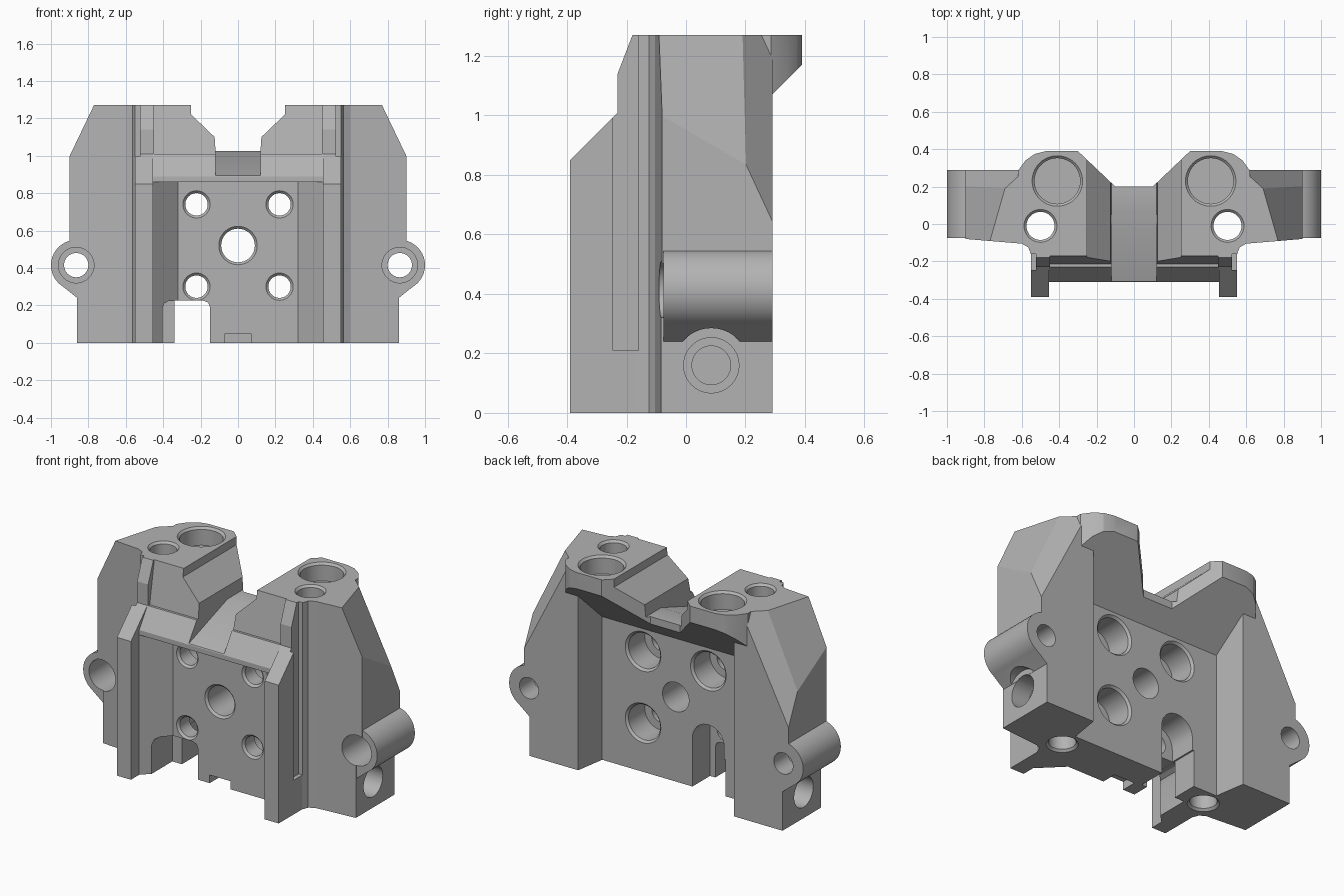
import bpy, bmesh, math
from mathutils import Vector

if "Cube" in bpy.data.objects:
    bpy.data.objects.remove(bpy.data.objects["Cube"], do_unlink=True)

grey = bpy.data.materials.new("plain_grey")
grey.use_nodes = True
grey.diffuse_color = (0.45, 0.45, 0.45, 1)
grey.node_tree.nodes["Principled BSDF"].inputs["Base Color"].default_value = (0.45, 0.45, 0.45, 1)


def make(name, bm):
    bmesh.ops.recalc_face_normals(bm, faces=bm.faces)
    mesh = bpy.data.meshes.new(name)
    bm.to_mesh(mesh)
    bm.free()
    mesh.materials.append(grey)
    obj = bpy.data.objects.new(name, mesh)
    bpy.context.collection.objects.link(obj)
    return obj


def loft(bm, rings):
    """Closed skin through rings of points."""
    rings = [[bm.verts.new(p) for p in ring] for ring in rings]
    bm.faces.new(rings[0])
    bm.faces.new(rings[-1])
    for a, b in zip(rings, rings[1:]):
        for i in range(len(a)):
            j = (i + 1) % len(a)
            bm.faces.new((a[i], a[j], b[j], b[i]))


def prism(name, axis, pts, lo, hi, side=1, planes=()):
    """Extrude a 2D outline along an axis, trim by planes, mirror with side=-1."""
    place = {"x": lambda a, b, t: (t, a, b), "y": lambda a, b, t: (a, t, b),
             "z": lambda a, b, t: (a, b, t)}[axis]
    bm = bmesh.new()
    loft(bm, [[place(a, b, t) for a, b in pts] for t in (lo, hi)])
    for co, no in planes:
        trim = bmesh.ops.bisect_plane(bm, geom=bm.verts[:] + bm.edges[:] + bm.faces[:],
                                      plane_co=co, plane_no=no, clear_outer=True)
        edges = [e for e in trim["geom_cut"] if isinstance(e, bmesh.types.BMEdge)]
        bmesh.ops.contextual_create(bm, geom=edges)
    bmesh.ops.scale(bm, vec=(side, 1, 1), verts=bm.verts)
    return make(name, bm)


def box(name, x, y, z, side=1):
    return prism(name, "z", [(x[0], y[0]), (x[1], y[0]), (x[1], y[1]), (x[0], y[1])], *z, side)


def turned(name, start, direction, stations):
    """Round part given by (distance, radius) stations along a direction."""
    d = Vector(direction)
    turn = d.to_track_quat("Z", "Y")
    angles = [math.tau * i / 40 for i in range(40)]
    bm = bmesh.new()
    loft(bm, [[Vector(start) + d * t + turn @ Vector((r * math.cos(a), r * math.sin(a), 0))
               for a in angles] for t, r in stations])
    return make(name, bm)


def combine(base, tool, how):
    mod = base.modifiers.new("combine", "BOOLEAN")
    mod.operation, mod.solver, mod.object = how, "EXACT", tool
    bpy.context.view_layer.objects.active = base
    bpy.ops.object.modifier_apply(modifier=mod.name)
    bpy.data.objects.remove(tool, do_unlink=True)


def add(tool):
    combine(body, tool, "UNION")


def cut(tool):
    combine(body, tool, "DIFFERENCE")


def lip(r, c=0.013):
    """Chamfered mouth of a hole."""
    return [(-0.02, r + c + 0.02), (c, r)]


def mouth(depth, r):
    """The same chamfer at the far end of a through hole."""
    return [(depth - t, rad) for t, rad in reversed(lip(r))]


# Central plate, front bar and overhanging head in one side profile
body = prism("carriage_body", "x", [
    (-0.175, 0), (0.10, 0), (0.10, 0.88), (0.39, 1.17), (0.39, 1.27), (-0.17, 1.27),
    (-0.215, 1.01), (-0.23, 1.01), (-0.31, 0.89), (-0.31, 0.86), (-0.175, 0.86)], -0.7, 0.7)
half = [(0.10, 0.20), (0.30, 0.39), (0.47, 0.39), (0.53, 0.375), (0.58, 0.34),
        (0.62, 0.285), (0.62, -0.08), (0.50, -0.08), (0.50, -0.5)]
combine(body, prism("head_outline", "z", half + [(-x, y) for x, y in reversed(half)], -0.1, 1.5),
        "INTERSECT")

for s in (1, -1):
    # Side wings with sloped outer shoulders
    add(prism("wing", "z", [
        (0.50, 0.10), (0.53, 0.29), (0.90, 0.29), (0.90, -0.08), (0.60, -0.105),
        (0.565, -0.125), (0.55, -0.165), (0.48, -0.165), (0.48, 0.10)], 0, 1.27, s,
        [((0.77, -0.09, 1.27), (1, 0.286, 0.49)), ((0.69, 0.19, 1.27), (1, 1.1, 0.512))]))
    cut(box("wing_foot_cutter", (0.86, 1.1), (-0.5, 0.5), (-0.1, 0.40), s))
    # Front flanges, upper rails and the angled pocket walls
    add(prism("flange", "x", [(-0.39, 0), (-0.39, 0.85), (-0.23, 1.01), (-0.1, 1.01), (-0.1, 0)],
              0.455, 0.55, s))
    add(prism("rail", "x", [(-0.23, 0.95), (-0.23, 1.14), (-0.18, 1.27), (-0.1, 1.27), (-0.1, 0.95)],
              0.45, 0.53, s))
    add(prism("pocket_wall", "z", [(0.32, -0.17), (0.32, -0.175), (0.455, -0.31), (0.48, -0.31),
                                   (0.48, -0.17)], 0, 0.88, s))
    cut(box("groove_cutter", (0.525, 0.7), (-0.245, -0.16), (0.21, 1.4), s))
    # Side lugs with a tangent web below, spot-faced around the side hole
    add(turned("lug", (s * 0.865, -0.076, 0.415), (0, 1, 0), [(0, 0.135), (0.366, 0.135)]))
    add(prism("lug_web", "y", [(0.80, 0.24), (0.86, 0.24), (0.947, 0.309), (0.865, 0.415),
                               (0.80, 0.40)], -0.076, 0.29, s))
    cut(turned("spot_face_cutter", (s * 0.861, 0.085, 0.16), (s, 0, 0), [(0, 0.125), (0.2, 0.125)]))

# Central valley with a chamfered front edge and a sloping floor
vee = [(0.25, 1.4), (0.25, 1.22), (0.125, 1.10), (0.12, 1.025)]
cut(prism("valley_cutter", "y", vee + [(-x, z) for x, z in reversed(vee)], -0.6, 0.6))
cut(prism("floor_cutter", "x", [(0.07, 1.025), (-0.35, 0.88), (-0.35, 1.4), (0.07, 1.4)],
          -0.12, 0.12))

# Bottom notch, its arched rear slot and the small centre slot
notch = [(-0.34, -0.1), (-0.15, -0.1), (-0.15, 0.19), (-0.16, 0.215), (-0.185, 0.225), (-0.34, 0.225)]
cut(prism("notch_cutter", "y", notch, -0.5, 0.3))
cut(prism("front_notch_cutter", "y", [(-0.405, -0.1), (-0.30, -0.1), (-0.30, 0.224), (-0.37, 0.224),
                                      (-0.395, 0.21), (-0.405, 0.18)], -0.34, -0.06))
arch = [(-0.222 + 0.108 * math.cos(math.pi * i / 20), 0.30 + 0.108 * math.sin(math.pi * i / 20))
        for i in range(21)]
cut(prism("rear_slot_cutter", "y", [(-0.33, -0.15), (-0.114, -0.15)] + arch, -0.07, 0.25))
cut(box("centre_slot_cutter", (-0.07, 0.07), (-0.3, -0.08), (-0.1, 0.05)))

for s in (1, -1):
    # Lug, side, vertical and blind top holes
    cut(turned("lug_hole", (s * 0.865, -0.076, 0.415), (0, 1, 0),
               [(-0.02, 0.095), (0.23, 0.095), (0.23, 0.065), (0.4, 0.065)]))
    cut(turned("side_hole", (s * 0.86, 0.085, 0.16), (-s, 0, 0),
               [(-0.02, 0.093), (0.12, 0.093), (0.12, 0.065), (0.22, 0.065)]))
    cut(turned("vertical_hole", (s * 0.5, -0.01, 1.27), (0, 0, -1),
               lip(0.075) + mouth(1.27, 0.075)))
    cut(turned("top_hole", (s * 0.41, 0.23, 1.27), (0, 0, -1), lip(0.122) + [(0.11, 0.122)]))
    # Counterbored plate holes, the lower one on the notch side opening into the slot
    for z in (0.30, 0.74):
        in_slot = s < 0 and z < 0.5
        rear = [(0.15, 0.06)] if in_slot else [(0.105, 0.06), (0.105, 0.108)] + mouth(0.275, 0.108)
        cut(turned("plate_hole", (s * 0.222, -0.175, z), (0, 1, 0), lip(0.06) + rear))

cut(turned("centre_hole", (0, -0.175, 0.52), (0, 1, 0), lip(0.09) + [(0.4, 0.09)]))

bpy.ops.object.select_all(action="DESELECT")
body.select_set(True)
bpy.context.view_layer.objects.active = body
bpy.ops.object.shade_smooth_by_angle(angle=math.radians(20))
